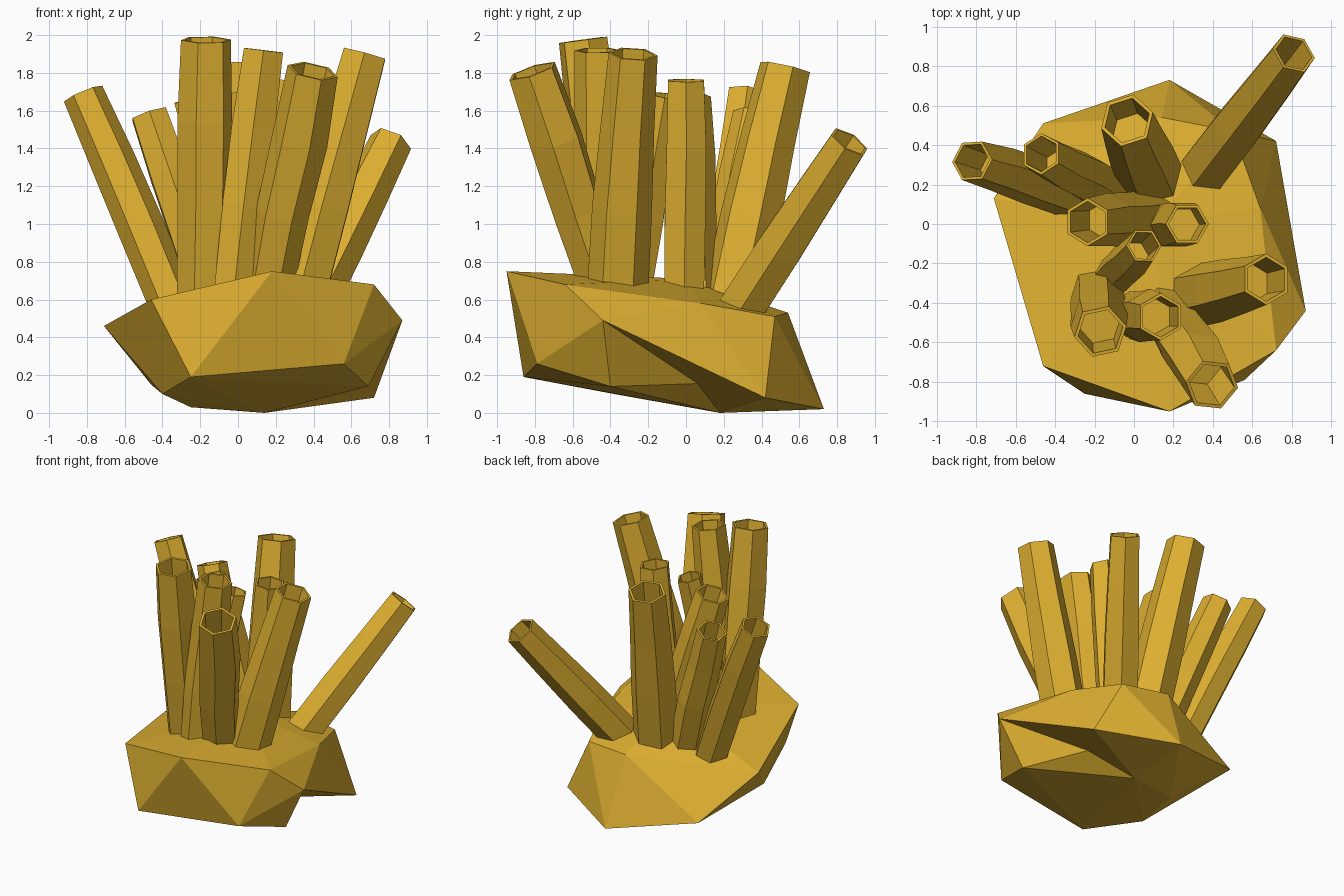
import bpy, bmesh, math, random
from mathutils import Vector

random.seed(4)
if "Cube" in bpy.data.objects:
    bpy.data.objects.remove(bpy.data.objects["Cube"], do_unlink=True)

gold = bpy.data.materials.new("golden_coral")
gold.use_nodes = True
GOLD = (0.73, 0.43, 0.03, 1)
gold.diffuse_color = GOLD
gold.node_tree.nodes["Principled BSDF"].inputs["Base Color"].default_value = GOLD


def finish(bm, name):
    bmesh.ops.recalc_face_normals(bm, faces=bm.faces)
    mesh = bpy.data.meshes.new(name)
    bm.to_mesh(mesh)
    bm.free()
    mesh.materials.append(gold)
    obj = bpy.data.objects.new(name, mesh)
    bpy.context.collection.objects.link(obj)


def rock():
    """Faceted boulder: hull of its corners, with an undercut on the left side."""
    bm = bmesh.new()
    edge, heel, flank, keel = [bm.verts.new(p) for p in (
        (0.87, -0.44, 0.49), (0.69, -0.4, 0.14), (0.72, 0.42, 0.08), (0.14, 0.18, 0))]
    corners = [
        (0.18, -0.95, 0.75), (0.72, -0.64, 0.68), (-0.46, -0.72, 0.6),
        (-0.71, 0.13, 0.46), (-0.46, 0.51, 0.15), (0.5, 0.47, 0.51),
        (0.14, 0.54, 0.53), (0.64, 0.08, 0.58), (0.1, 0, 0.71),
        (0.18, 0.73, 0.02), (-0.25, -0.86, 0.19), (0.56, -0.79, 0.26),
        (-0.4, -0.38, 0.1), (-0.25, 0.1, 0.03)]
    for c in corners:
        bm.verts.new(c)
    bmesh.ops.convex_hull(bm, input=bm.verts[:])
    # swap the flat side facets for an overhang above a recess
    ring = {edge, heel, flank, keel}
    flat = [f for f in bm.faces if set(f.verts) <= ring]
    bmesh.ops.delete(bm, geom=flat, context='FACES')
    recess = bm.verts.new((0.41, 0.21, 0.16))
    for tri in ((edge, flank, keel), (edge, heel, recess),
                (heel, keel, recess), (keel, edge, recess)):
        bm.faces.new(tri)
    finish(bm, "rock_base")


def tube(name, base, tip, radius, roll, flare):
    """Hollow six-sided tube with a thin rim and a sunken floor."""
    base, tip = Vector(base), Vector(tip)
    axis = (tip - base).normalized()
    side = (Vector((1, 0, 0)) - axis * axis.x).normalized()
    front = axis.cross(side)
    bm = bmesh.new()

    def ring(centre, r):
        angles = [math.radians(roll + 60 * i) for i in range(6)]
        return [bm.verts.new(centre + r * (side * math.cos(a) + front * math.sin(a)))
                for a in angles]

    def wobble():
        return Vector((random.uniform(-1, 1), random.uniform(-1, 1), 0)) * 0.008

    # outer wall, then over the rim and down inside
    rings = [ring(base - axis * 0.08, radius * flare),
             ring(base.lerp(tip, 0.35) + wobble(), radius * (0.6 * flare + 0.47)),
             ring(base.lerp(tip, 0.68) + wobble(), radius * 1.1),
             ring(tip, radius),
             ring(tip, radius * 0.86),
             ring(tip - axis * 0.32, radius * 0.8)]
    for low, high in zip(rings, rings[1:]):
        for i in range(6):
            j = (i + 1) % 6
            bm.faces.new((low[i], low[j], high[j], high[i]))
    bm.faces.new(rings[0])
    bm.faces.new(rings[-1])
    finish(bm, name)


rock()

# base point, tip centre, radius, roll, base flare
tubes = {
    "left_front_tube": ((0.33, -0.36, 0.65), (0.67, -0.28, 1.9), 0.13, 30, 1.25),
    "front_leaning_tube": ((0.16, -0.43, 0.65), (0.395, -0.815, 1.81), 0.137, -10, 0.95),
    "tallest_tube": ((-0.19, -0.36, 0.62), (-0.17, -0.545, 1.975), 0.135, 12, 1.0),
    "front_middle_tube": ((-0.02, -0.46, 0.65), (0.135, -0.47, 1.92), 0.12, 30, 1.0),
    "small_centre_tube": ((-0.11, -0.27, 0.65), (0.05, -0.11, 1.68), 0.09, 0, 1.1),
    "centre_left_tube": ((0.18, -0.01, 0.65), (0.27, 0, 1.76), 0.11, 0, 1.1),
    "centre_right_tube": ((0.07, 0.04, 0.65), (-0.235, 0.01, 1.67), 0.122, 30, 1.1),
    "rear_tube": ((0.08, 0.25, 0.6), (-0.035, 0.525, 1.83), 0.137, 17, 1.22),
    "inner_right_tube": ((-0.14, 0.17, 0.6), (-0.47, 0.355, 1.58), 0.107, 30, 1.15),
    "outer_right_tube": ((-0.35, 0.16, 0.58), (-0.82, 0.32, 1.69), 0.11, 0, 1.12),
    "rear_left_tube": ((0.37, 0.29, 0.55), (0.81, 0.865, 1.435), 0.115, 0, 1.2),
}
for name, shape in tubes.items():
    tube(name, *shape)
